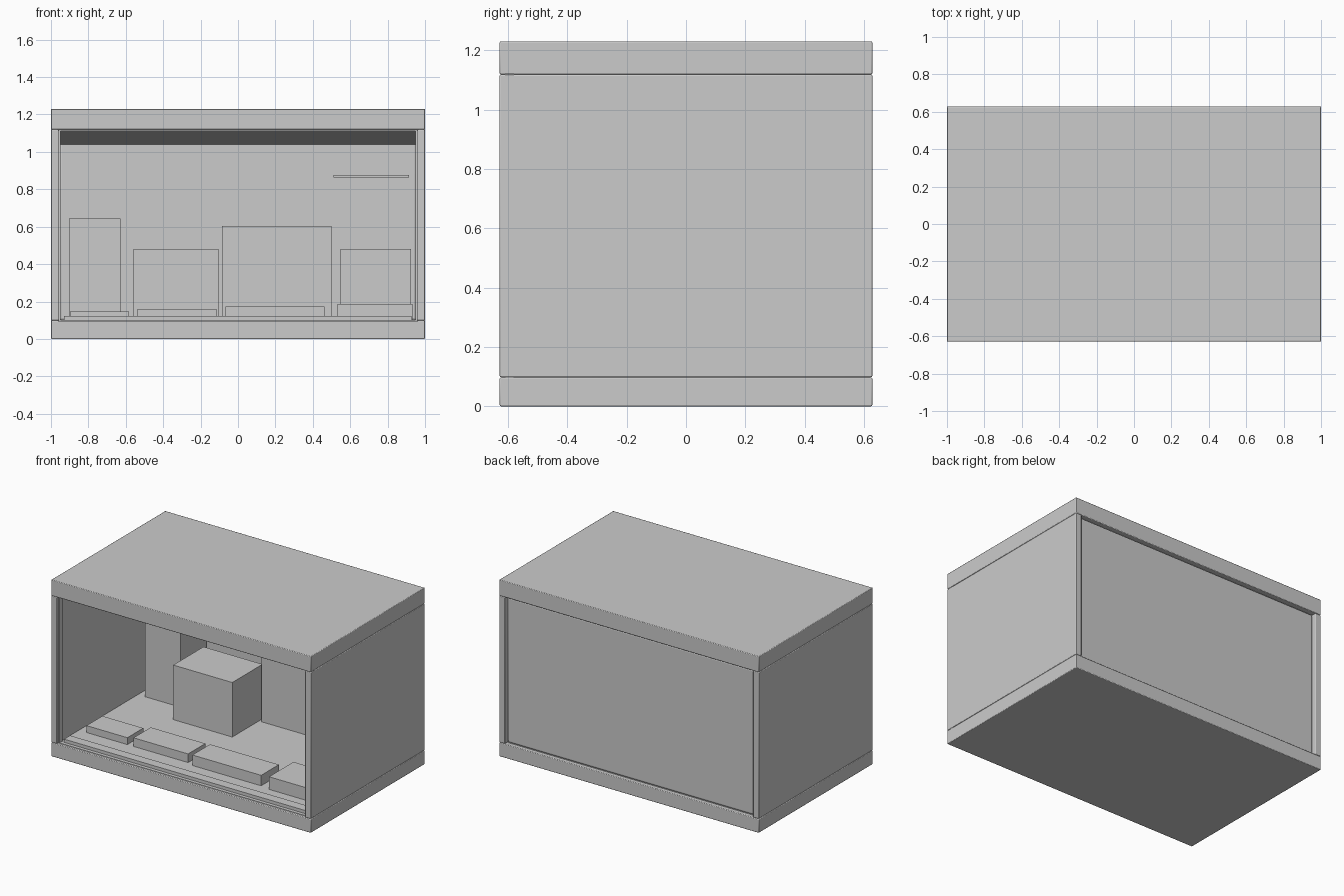
import bpy
import math

if "Cube" in bpy.data.objects:
    bpy.data.objects.remove(bpy.data.objects["Cube"])


def mesh(name, verts, faces):
    me = bpy.data.meshes.new(name)
    me.from_pydata(verts, [], faces)
    me.update()
    ob = bpy.data.objects.new(name, me)
    bpy.context.collection.objects.link(ob)
    return ob


QUADS = [(0, 3, 2, 1), (4, 5, 6, 7), (0, 1, 5, 4),
         (1, 2, 6, 5), (2, 3, 7, 6), (3, 0, 4, 7)]


def box(name, x, y, z, bevel=0, segments=2):
    v = [(a, b, c) for c in z for a, b in
         ((x[0], y[0]), (x[1], y[0]), (x[1], y[1]), (x[0], y[1]))]
    ob = mesh(name, v, QUADS)
    if bevel:
        m = ob.modifiers.new("soft_edges", 'BEVEL')
        m.width, m.segments = bevel, segments
        m.limit_method = 'NONE'
        ob.select_set(True)
        bpy.context.view_layer.objects.active = ob
        bpy.ops.object.shade_smooth_by_angle(angle=math.radians(50))
        ob.select_set(False)
    return ob


# Outer case: base and lid, full width, with softened edges
box("case_base", (-1, 1), (-.628, .628), (0, .097), .004)
box("case_lid", (-1, 1), (-.628, .628), (1.119, 1.23), .004)

# Side walls with inset liners filling the seams, and front jambs
for s, side in ((-1, "left"), (1, "right")):
    def span(a, b):
        return sorted((s * a, s * b))
    box("wall_" + side, span(.956, 1), (-.628, .628), (.098, 1.118), .004)
    box("wall_liner_" + side, span(.962, .994), (-.622, .622), (.05, 1.16))
    box("front_frame_jamb_" + side, span(.948, .998), (-.61, -.58), (.03, 1.228))

# Front frame rails, set into the base and lid
box("front_frame_bottom", (-.998, .998), (-.61, -.58), (.03, .1))
box("front_frame_top", (-.998, .998), (-.61, -.58), (1.112, 1.228))

# Floor, recessed back panel with rounded edges, and front ledge
box("floor", (-.957, .957), (-.61, .6), (.05, .1))
box("back_panel", (-.954, .954), (.572, .605), (.099, 1.115), .014, 3)
box("back_liner", (-.958, .958), (.58, .592), (.06, 1.15))
box("front_ledge", (-.93, .928), (-.586, -.52), (.09, .122))

# Sloping ceiling, lower toward the back
x, yf, yb = .956, -.58, .58
mesh("sloped_ceiling",
     [(-x, yf, 1.113), (x, yf, 1.113), (x, yb, 1.04), (-x, yb, 1.04),
      (-x, yf, 1.15), (x, yf, 1.15), (x, yb, 1.15), (-x, yb, 1.15)], QUADS)

# Tall display blocks at the back: x span, y span, top
for i, (xs, ys, top) in enumerate([
        ((-.903, -.628), (.265, .55), .645),
        ((-.56, -.105), (.087, .42), .48),
        ((-.085, .5), (.38, .57), .605),
        ((.547, .926), (.15, .48), .48)]):
    box(f"display_block_{i + 1}", xs, ys, (.097, top))

# Low plinths along the front
for i, (xs, ys, top) in enumerate([
        ((-.898, -.583), (-.385, -.21), .148),
        ((-.536, -.115), (-.385, -.195), .16),
        ((-.068, .462), (-.405, -.21), .173),
        ((.533, .932), (-.42, -.15), .188)]):
    box(f"front_plinth_{i + 1}", xs, ys, (.097, top))

# Thin shelf above the right block
box("upper_shelf", (.51, .915), (.15, .5), (.864, .876))
